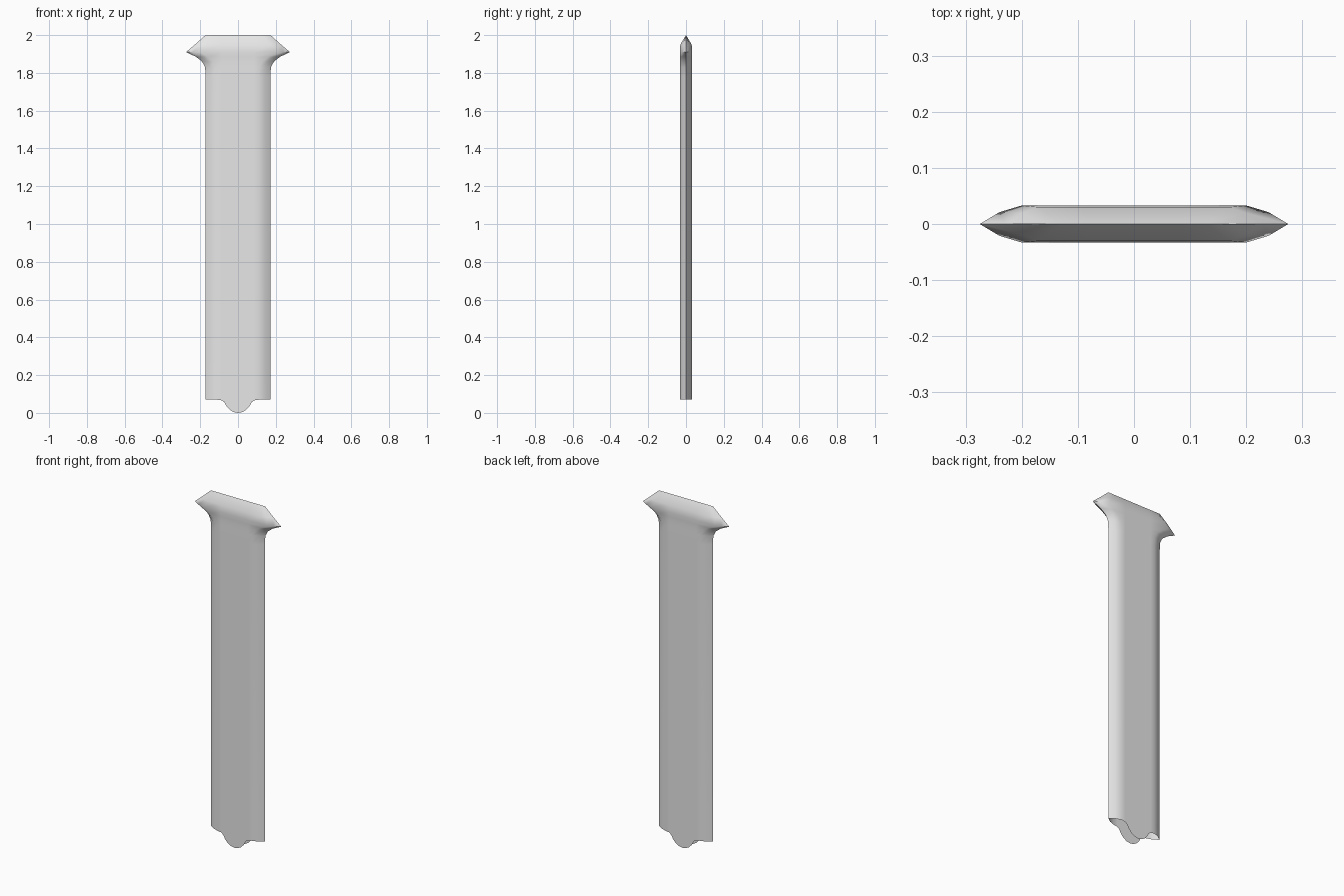
import bpy, bmesh, math

if "Cube" in bpy.data.objects:
    bpy.data.objects.remove(bpy.data.objects["Cube"], do_unlink=True)

# Plain grey metal
grey = bpy.data.materials.new("grey_metal")
grey.use_nodes = True
COLOR = (0.8, 0.8, 0.8, 1)
grey.diffuse_color = COLOR
grey.node_tree.nodes["Principled BSDF"].inputs["Base Color"].default_value = COLOR

# Cross-sections up the blade: height, half width, half width of the flat, half thickness
SECTIONS = [
    (0.07, 0.172, 0.11, 0.032),
    (0.12, 0.172, 0.11, 0.032),
    (1.78, 0.172, 0.11, 0.032),
    (1.83, 0.174, 0.115, 0.032),
    (1.86, 0.190, 0.13, 0.031),
    (1.885, 0.222, 0.16, 0.032),
    (1.91, 0.275, 0.20, 0.033),
    (1.95, 0.228, 0.17, 0.030),
    (2.0, 0.172, 0.13, 0.0),
]
# Rounded tongue hanging from the lower rim: x, height of the rim
TONGUE = [(0, 0), (0.022, 0.004), (0.042, 0.015), (0.06, 0.034), (0.072, 0.056), (0.085, 0.066)]


def half_row(z, width, flat, thick, rim):
    """Points from the centre line out to the sharp edge."""
    row = [(x, thick, low if rim else z) for x, low in TONGUE]
    row.append((flat, thick, z))
    row.append((flat + 0.53 * (width - flat), 0.64 * thick, z))
    row.append((width, 0, z))
    return row


def add_sheet(bm, side):
    """One face of the blade; side is 1 for the front, -1 for the back."""
    rows = []
    for n, section in enumerate(SECTIONS):
        half = half_row(*section, n == 0)
        full = [(-x, y, z) for x, y, z in reversed(half[1:])] + half
        rows.append([bm.verts.new((side * x, -side * y, z)) for x, y, z in full])
    for low, high in zip(rows, rows[1:]):
        for i in range(len(low) - 1):
            bm.faces.new((low[i], low[i + 1], high[i + 1], high[i]))


# Hollow blade, open at the bottom, made of two sheets joined along the edges
bm = bmesh.new()
for side in (1, -1):
    add_sheet(bm, side)
bmesh.ops.remove_doubles(bm, verts=bm.verts, dist=0.0005)
mesh = bpy.data.meshes.new("blade")
bm.to_mesh(mesh)
bm.free()
mesh.materials.append(grey)
blade = bpy.data.objects.new("blade", mesh)
bpy.context.collection.objects.link(blade)

bpy.context.view_layer.objects.active = blade
blade.select_set(True)
bpy.ops.object.shade_smooth_by_angle(angle=math.radians(50))
